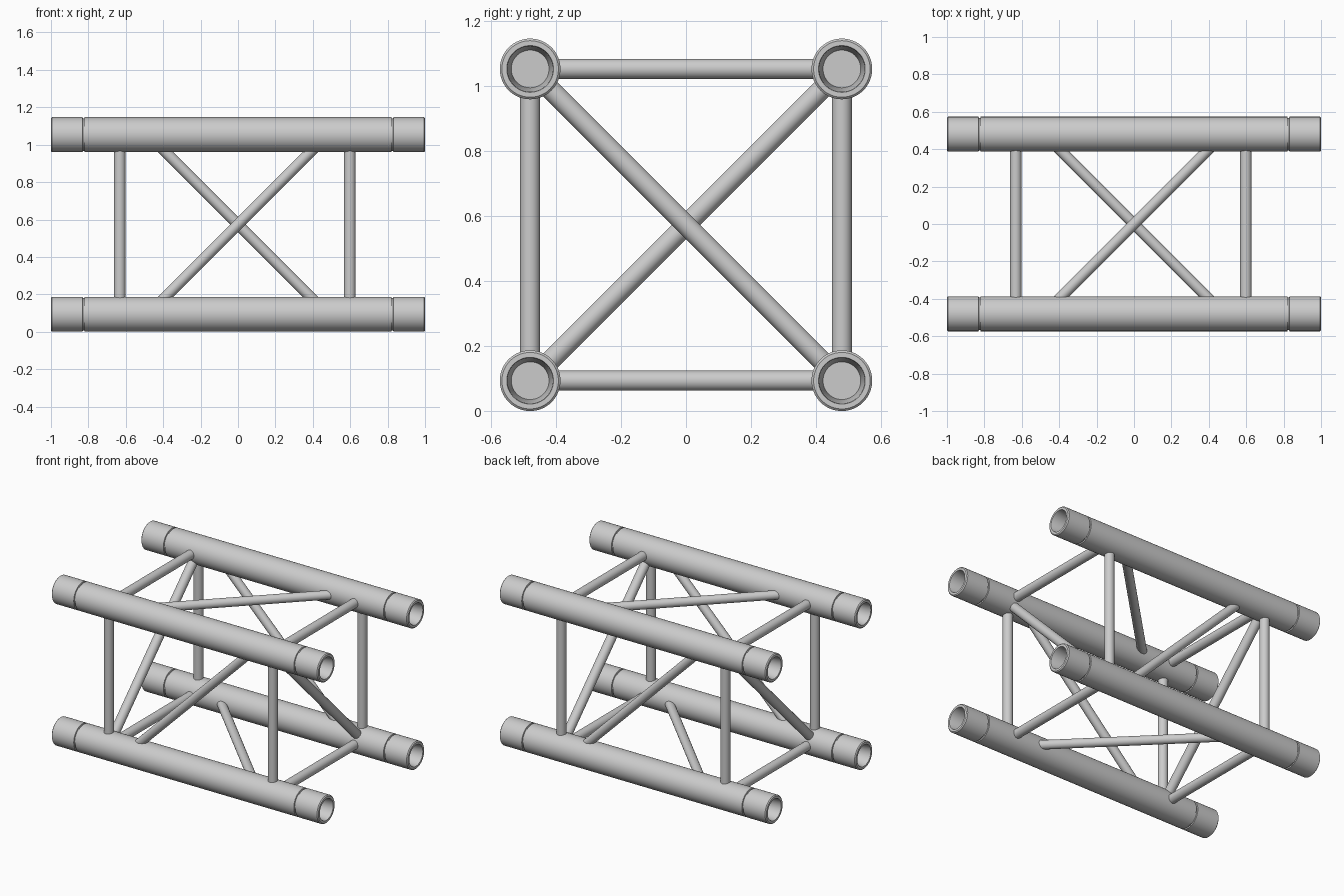
import bpy, bmesh, math
from mathutils import Vector

if "Cube" in bpy.data.objects:
    bpy.data.objects.remove(bpy.data.objects["Cube"])

R = 0.0935            # chord tube radius
Y = 0.48              # chord offset from the centre
LOW, HIGH = R, R + 2 * Y
MID = R + Y


def finish(bm, name):
    bmesh.ops.recalc_face_normals(bm, faces=bm.faces)
    me = bpy.data.meshes.new(name)
    bm.to_mesh(me)
    bm.free()
    ob = bpy.data.objects.new(name, me)
    bpy.context.collection.objects.link(ob)
    bpy.ops.object.select_all(action='DESELECT')
    ob.select_set(True)
    bpy.context.view_layer.objects.active = ob
    bpy.ops.object.shade_smooth_by_angle(angle=math.radians(30))
    return ob


def chord(name, y, z, n=64):
    # half profile (x, radius): socket floor, tapered bore, lip, coupler, groove
    half = [(0.85, 0.058), (0.994, 0.070), (1.0, 0.072), (1.0, 0.087),
            (0.994, R), (0.831, R), (0.829, R - 0.007), (0.822, R - 0.007), (0.820, R)]
    profile = half + [(-x, r) for x, r in reversed(half)]
    bm = bmesh.new()
    rings = []
    for x, r in profile:
        rings.append([bm.verts.new((x, y + r * math.cos(2 * math.pi * i / n),
                                    z + r * math.sin(2 * math.pi * i / n))) for i in range(n)])
    for a, b in zip(rings, rings[1:]):
        for i in range(n):
            j = (i + 1) % n
            bm.faces.new((a[i], a[j], b[j], b[i]))
    bm.faces.new(rings[0])
    bm.faces.new(rings[-1])
    finish(bm, name)


def strut(name, a, b, r):
    a, b = Vector(a), Vector(b)
    d = b - a
    bm = bmesh.new()
    bmesh.ops.create_cone(bm, cap_ends=True, segments=32, radius1=r, radius2=r, depth=d.length)
    ob = finish(bm, name)
    ob.location = (a + b) / 2
    ob.rotation_mode = 'QUATERNION'
    ob.rotation_quaternion = d.to_track_quat('Z', 'Y')


# four main chords
for sy, side in ((-1, "front"), (1, "back")):
    for z, level in ((LOW, "lower"), (HIGH, "upper")):
        chord(f"{level}_{side}_chord", sy * Y, z)

# square end frames, each with one cross diagonal
RS = 0.031
e = Y - 0.065         # strut ends stop just inside the chord walls
for x, end, s in ((-0.632, "left", 1), (0.598, "right", -1)):
    for sy, side in ((-1, "front"), (1, "back")):
        strut(f"{end}_{side}_post", (x, sy * Y, MID - e), (x, sy * Y, MID + e), RS)
    for z, level in ((LOW, "lower"), (HIGH, "upper")):
        strut(f"{end}_{level}_crossbar", (x, -e, z), (x, e, z), RS)
    c = Y - 0.05
    strut(f"{end}_frame_diagonal", (x, -c, MID - s * c), (x, c, MID + s * c), RS)

# one 45 degree diagonal brace on each long face
RD = 0.029
d = Y - 0.06
for s, side in ((1, "front"), (-1, "back")):
    strut(f"{side}_diagonal", (-d, -s * Y, MID - s * d), (d, -s * Y, MID + s * d), RD)
for s, side in ((1, "upper"), (-1, "lower")):
    strut(f"{side}_diagonal", (-d, -s * d, MID + s * Y), (d, s * d, MID + s * Y), RD)
